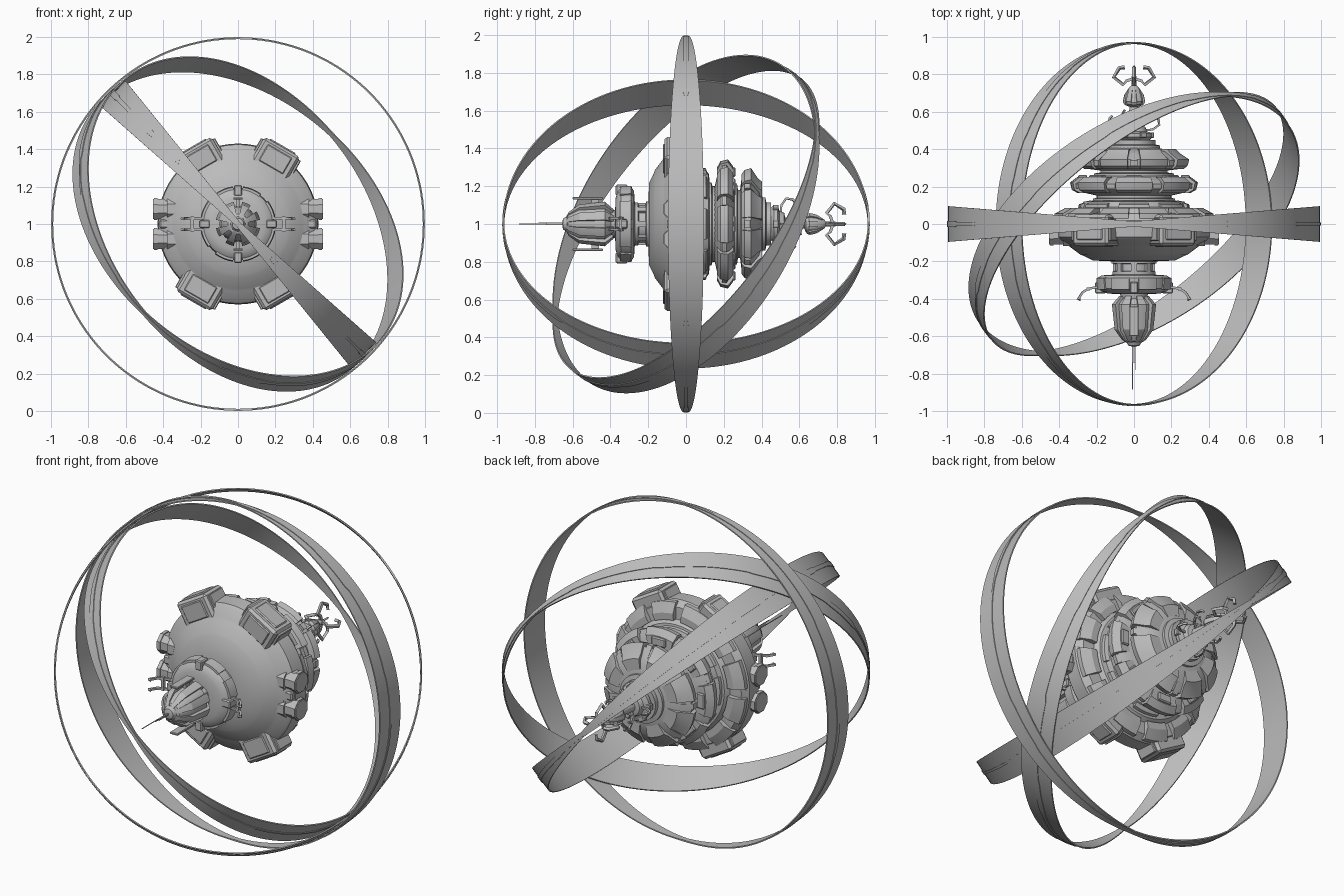
import bpy, bmesh, random
from math import sin, cos, pi, radians
from mathutils import Vector, Matrix

cube = bpy.data.objects.get("Cube")
if cube:
    bpy.data.objects.remove(cube)
random.seed(4)

hull_grey = bpy.data.materials.new("hull_grey")
hull_grey.use_nodes = True
GREY = (0.5, 0.5, 0.5, 1)
hull_grey.diffuse_color = GREY
hull_grey.node_tree.nodes["Principled BSDF"].inputs["Base Color"].default_value = GREY


def around(y, r, a):
    """Point at distance r from the long axis, at angle a in degrees."""
    a = radians(a)
    return Vector((r * cos(a), y, 1 + r * sin(a)))


def finish(name, bm):
    bmesh.ops.remove_doubles(bm, verts=bm.verts, dist=1e-5)
    bmesh.ops.recalc_face_normals(bm, faces=bm.faces)
    mesh = bpy.data.meshes.new(name)
    bm.to_mesh(mesh)
    bm.free()
    ob = bpy.data.objects.new(name, mesh)
    bpy.context.collection.objects.link(ob)
    mesh.materials.append(hull_grey)
    bpy.ops.object.select_all(action='DESELECT')
    ob.select_set(True)
    bpy.context.view_layer.objects.active = ob
    bpy.ops.object.shade_smooth_by_angle(angle=radians(28))
    return ob


def bridge(bm, loops, closed):
    """Skin a row of equal closed loops of vertices."""
    n = len(loops[0])
    pairs = list(zip(loops, loops[1:] + loops[:1])) if closed else list(zip(loops, loops[1:]))
    for p, q in pairs:
        for k in range(n):
            m = (k + 1) % n
            bm.faces.new((p[k], p[m], q[m], q[k]))
    if not closed:
        bm.faces.new(loops[0])
        bm.faces.new(loops[-1])


def lathe(name, profile, steps=48):
    """Full turn of a (y, r) profile around the long axis, ends closed."""
    bm = bmesh.new()
    rings = [[bm.verts.new(around(y, r, 360 * k / steps)) for k in range(steps)]
             for y, r in profile]
    bridge(bm, rings, False)
    return finish(name, bm)


def sectors(name, profile, count, span, start=0.0, steps=4):
    """Repeated part-turn wedges of a closed (y, r) profile."""
    bm = bmesh.new()
    for i in range(count):
        mid = start + 360 * i / count
        loops = [[bm.verts.new(around(y, r, mid + span * (s / steps - 0.5))) for y, r in profile]
                 for s in range(steps + 1)]
        bridge(bm, loops, False)
    return finish(name, bm)


def blocks(name, angles, r0, r1, width, y0, y1, bevel=0.0, offset=0.0):
    """Boxes standing out radially at the given angles."""
    bm = bmesh.new()
    for a in angles:
        t = radians(a)
        frame = Matrix(((cos(t), 0, -sin(t), 0), (0, 1, 0, 0), (sin(t), 0, cos(t), 1), (0, 0, 0, 1)))
        place = frame @ Matrix.Translation(((r0 + r1) / 2, (y0 + y1) / 2, offset))
        bmesh.ops.create_cube(bm, size=1, matrix=place @ Matrix.Diagonal((r1 - r0, y1 - y0, width, 1)))
    if bevel:
        bmesh.ops.bevel(bm, geom=bm.edges[:], offset=bevel, segments=1, affect='EDGES')
    return finish(name, bm)


def rod(name, points, thick):
    """Square-section bar following a path."""
    bm = bmesh.new()
    loops = []
    for i, p in enumerate(points):
        d = (points[min(i + 1, len(points) - 1)] - points[max(i - 1, 0)]).normalized()
        side = d.orthogonal().normalized() if i == 0 else (side - d * side.dot(d)).normalized()
        up = d.cross(side)
        loops.append([bm.verts.new(p + thick * (side * cos(k * pi / 2) + up * sin(k * pi / 2)))
                      for k in range(4)])
    bridge(bm, loops, False)
    return finish(name, bm)


def band(name, u, v, r0, r1, width, steps=144):
    """Hoop in the u, v plane whose half width follows a function."""
    n = u.cross(v)
    bm = bmesh.new()
    loops = []
    for i in range(steps):
        t = 2 * pi * i / steps
        out, w = u * cos(t) + v * sin(t), width(t)
        loops.append([bm.verts.new(out * r + n * s + Vector((0, 0, 1)))
                      for r, s in ((r0, -w), (r1, -w), (r1, w), (r0, w))])
    bridge(bm, loops, True)
    return finish(name, bm)


# Three nested hoops, each broad at two ends and slim between, with a raised seam
X, Y, Z = Vector((1, 0, 0)), Vector((0, 1, 0)), Vector((0, 0, 1))
diag = Vector((-0.69, 0, 0.72)).normalized()
cross = Vector((0.72, 0, 0.69)).normalized()
hoops = {"outer": (X, Z, 0.995), "middle": (diag, (cross + Y).normalized(), 0.982),
         "inner": (diag, Y, 0.969)}
for label, (u, v, r) in hoops.items():
    band(label + "_hoop", u, v, r - 0.007, r, lambda t: 0.014 + 0.081 * abs(cos(t)))
    pattern = [random.choice((0.007, 0.012, 0.017)) for k in range(24)]
    band(label + "_hoop_seam", u, v, r - 0.002, r + 0.004,
         lambda t: min(0.012 + 0.05 * abs(cos(t)), pattern[int(t / (2 * pi) * 24 + 0.01) % 24]))

# Main hull disc with stepped shoulders
lathe("main_hull", [(-0.20, 0.11), (-0.195, 0.22), (-0.17, 0.27), (-0.165, 0.285), (-0.12, 0.345),
                    (-0.11, 0.36), (-0.085, 0.41), (-0.07, 0.425), (0.02, 0.43), (0.055, 0.40),
                    (0.06, 0.33), (0.085, 0.31), (0.09, 0.28), (0.12, 0.27), (0.125, 0.22)], 60)
sectors("hull_rear_panels", [(0.03, 0.33), (0.03, 0.425), (0.055, 0.425), (0.085, 0.37), (0.085, 0.33)],
        12, 22, 15)
sectors("hull_rear_inner_panels", [(0.07, 0.22), (0.07, 0.30), (0.105, 0.295), (0.125, 0.24)], 8, 32)

# Large housings around the rim
slanted = [60, 120, 240, 300]
blocks("rim_housings", slanted, 0.31, 0.475, 0.22, -0.115, 0.05, 0.014)
blocks("rim_housing_front_plates", slanted, 0.35, 0.45, 0.15, -0.122, -0.10, 0.005)
blocks("rim_housing_end_plates", slanted, 0.44, 0.482, 0.16, -0.085, 0.02, 0.006)
for side in (-1, 1):
    blocks("rim_housing_cheeks", slanted, 0.35, 0.46, 0.02, -0.09, 0.03, 0.004, side * 0.113)

# Paired thruster barrels on the left and right rim
for sx in (-1, 1):
    for sz in (-1, 1):
        bm = bmesh.new()
        turn = Matrix.Rotation(pi / 2, 4, 'Y') @ Matrix.Rotation(pi / 8, 4, 'Z')
        for x, depth, rad in ((0.39, 0.13, 0.058), (0.355, 0.05, 0.068), (0.44, 0.02, 0.064)):
            bmesh.ops.create_cone(bm, cap_ends=True, segments=8, radius1=rad, radius2=rad, depth=depth,
                                  matrix=Matrix.Translation((sx * x, -0.055, 1 + sz * 0.08)) @ turn)
        finish("rim_thruster", bm)
blocks("thruster_saddle", (0, 180), 0.30, 0.42, 0.05, -0.10, 0.04, 0.008)
blocks("thruster_base", (0, 180), 0.30, 0.38, 0.25, -0.105, 0.03, 0.01)

# Spine with narrow ribbed necks
lathe("spine", [(-0.40, 0.07), (-0.28, 0.09), (-0.27, 0.115), (-0.255, 0.115), (-0.25, 0.1),
                (-0.215, 0.1), (-0.21, 0.12), (-0.19, 0.12), (0.10, 0.22), (0.135, 0.22), (0.14, 0.2),
                (0.16, 0.2), (0.25, 0.2), (0.255, 0.215), (0.27, 0.215), (0.275, 0.18), (0.30, 0.18),
                (0.39, 0.14), (0.42, 0.14), (0.425, 0.115), (0.45, 0.115)], 40)
blocks("neck_ribs", range(0, 360, 45), 0.09, 0.112, 0.03, -0.255, -0.205)

# Second and third discs with armour panels
lathe("second_disc", [(0.15, 0.19), (0.168, 0.27), (0.185, 0.305), (0.225, 0.31), (0.245, 0.27), (0.26, 0.2)])
sectors("second_disc_panels", [(0.165, 0.25), (0.165, 0.30), (0.182, 0.332), (0.222, 0.342),
                               (0.25, 0.305), (0.252, 0.25)], 8, 34, 0)
sectors("second_disc_ridges", [(0.19, 0.30), (0.19, 0.325), (0.215, 0.328), (0.235, 0.29)], 8, 9, 22.5)
blocks("second_disc_caps", range(0, 360, 45), 0.25, 0.30, 0.09, 0.235, 0.262, 0.006)
lathe("third_disc", [(0.285, 0.17), (0.295, 0.25), (0.31, 0.27), (0.345, 0.275), (0.385, 0.215), (0.405, 0.14)])
sectors("third_disc_panels", [(0.293, 0.2), (0.293, 0.265), (0.31, 0.288), (0.345, 0.298),
                              (0.38, 0.245), (0.402, 0.225), (0.402, 0.16)], 8, 31, 22.5)
sectors("third_disc_ridges", [(0.31, 0.26), (0.31, 0.285), (0.34, 0.288), (0.38, 0.225)], 8, 7, 0)

# Front collar with lugs and hooked side arms
lathe("front_collar", [(-0.375, 0.08), (-0.372, 0.14), (-0.36, 0.175), (-0.345, 0.19), (-0.29, 0.195),
                       (-0.275, 0.175), (-0.27, 0.1)])
sectors("collar_panels", [(-0.35, 0.18), (-0.35, 0.198), (-0.29, 0.203), (-0.28, 0.18)], 8, 30, 22.5)
blocks("collar_lugs", range(0, 360, 90), 0.15, 0.208, 0.045, -0.372, -0.31, 0.006)
for sx in (-1, 1):
    for sz in (-0.03, 0.03):
        path = [(0.18, -0.335), (0.24, -0.345), (0.275, -0.365), (0.30, -0.405), (0.285, -0.405)]
        rod("collar_arm", [Vector((sx * x, y, 1 + sz)) for x, y in path], 0.009)
    rod("collar_arm_tie", [Vector((sx * 0.245, -0.347, 1 + s)) for s in (-0.04, 0.04)], 0.012)

# Front pod with ribs, guard plates and needles
lathe("front_pod", [(-0.655, 0.012), (-0.65, 0.03), (-0.63, 0.04), (-0.625, 0.055), (-0.57, 0.09),
                    (-0.43, 0.1), (-0.385, 0.06)], 16)
sectors("pod_ribs", [(-0.635, 0.04), (-0.62, 0.065), (-0.565, 0.105), (-0.43, 0.12), (-0.385, 0.08),
                     (-0.40, 0.05)], 8, 24, 22.5, 2)
blocks("pod_guard_plates", (90, 270), 0.13, 0.143, 0.05, -0.60, -0.44, 0.003)
blocks("pod_guard_struts", (90, 270), 0.08, 0.135, 0.02, -0.50, -0.46)
for x, z, tip, thick in ((0, 1, -0.74, 0.006), (-0.008, 1.0, -0.885, 0.0025), (0.006, 1.006, -0.78, 0.0025)):
    rod("needle", [Vector((x, -0.64, z)), Vector((x, tip, z))], thick)

# Rear mast with hub, small pod and grippers
lathe("rear_hub", [(0.44, 0.06), (0.45, 0.085), (0.465, 0.1), (0.485, 0.1), (0.495, 0.07), (0.52, 0.06),
                   (0.525, 0.035), (0.64, 0.022)], 24)
blocks("rear_hub_lugs", range(0, 360, 60), 0.07, 0.108, 0.04, 0.46, 0.49, 0.004)
lathe("rear_pod", [(0.625, 0.02), (0.635, 0.045), (0.65, 0.052), (0.69, 0.045), (0.73, 0.025),
                   (0.74, 0.014), (0.79, 0.014), (0.795, 0.006), (0.84, 0.005)], 12)
sectors("rear_pod_ribs", [(0.635, 0.03), (0.638, 0.052), (0.655, 0.06), (0.69, 0.052), (0.725, 0.03)],
        6, 30, 0, 2)
reach = [(0.50, 0.05), (0.505, 0.10), (0.53, 0.135), (0.565, 0.13), (0.58, 0.115)]
feeler = [(0.54, 0.03), (0.56, 0.07), (0.59, 0.085), (0.61, 0.07)]
claw = [(0.775, 0.01), (0.765, 0.04), (0.745, 0.058), (0.785, 0.108), (0.835, 0.078), (0.838, 0.05)]
for a in range(0, 360, 90):
    rod("mast_arm", [around(y, r, a) for y, r in reach], 0.008)
    rod("mast_feeler", [around(y, r, a + 45) for y, r in feeler], 0.007)
    rod("end_claw", [around(y, r, a) for y, r in claw], 0.011)
